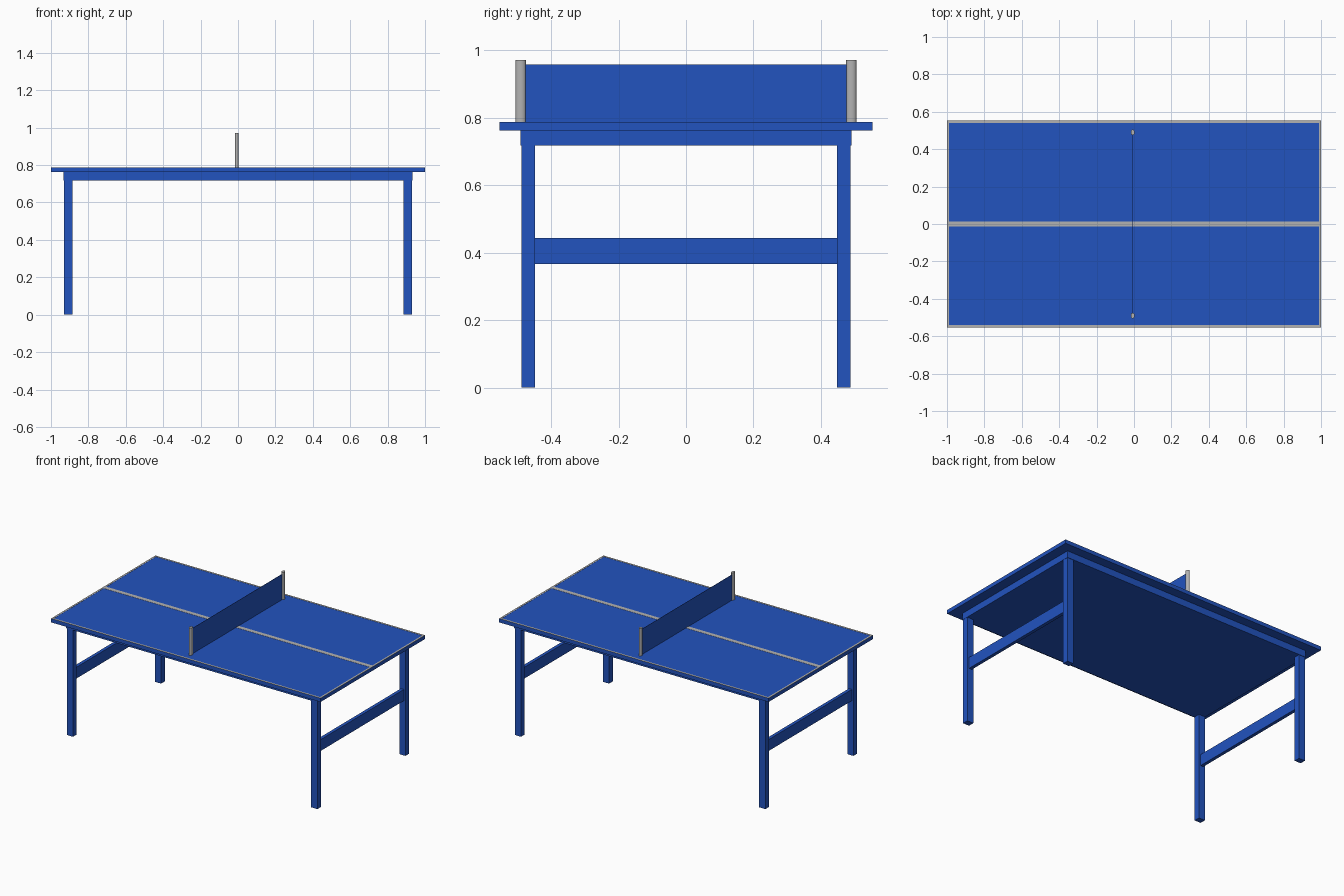
import bpy
import bmesh

cube = bpy.data.objects.get("Cube")
if cube:
    bpy.data.objects.remove(cube, do_unlink=True)


def make_material(name, color):
    mat = bpy.data.materials.new(name)
    mat.use_nodes = True
    mat.diffuse_color = color
    mat.node_tree.nodes["Principled BSDF"].inputs["Base Color"].default_value = color
    return mat


blue = make_material("table blue", (0.016, 0.087, 0.52, 1))
grey = make_material("line grey", (0.45, 0.45, 0.45, 1))


def add_object(name, bm, mat):
    mesh = bpy.data.meshes.new(name)
    bm.to_mesh(mesh)
    bm.free()
    mesh.materials.append(mat)
    obj = bpy.data.objects.new(name, mesh)
    bpy.context.collection.objects.link(obj)
    return obj


def box(name, low, high, mat):
    """Axis-aligned box between two opposite corners."""
    bm = bmesh.new()
    bmesh.ops.create_cube(bm, size=1)
    for v in bm.verts:
        v.co = [a + (b - a) * (c + 0.5) for a, b, c in zip(low, high, v.co)]
    return add_object(name, bm, mat)


# Table top and the solid frame below it
TOP = 0.787
HALF_Y = 0.553
box("table_top", (-1, -HALF_Y, 0.762), (1, HALF_Y, TOP), blue)
box("under_frame", (-0.932, -0.49, 0.717), (0.932, 0.49, 0.762), blue)

# Painted lines as thin plates
LINE = 0.012
PAINT = TOP + 0.001
box("centre_line", (-1, -0.014, TOP), (1, 0.014, PAINT), grey)
for side, label in ((-1, "right"), (1, "left")):
    ys = sorted((side * HALF_Y, side * (HALF_Y - LINE)))
    xs = sorted((side, side * (1 - LINE)))
    box(f"side_line_{label}", (-1, ys[0], TOP), (1, ys[1], PAINT), grey)
    box(f"end_line_{label}", (xs[0], -HALF_Y, TOP), (xs[1], HALF_Y, PAINT), grey)

# Legs, with a rail joining each pair
for sx, label in ((-1, "right"), (1, "left")):
    x = sx * 0.907
    for sy, end in ((-1, "front"), (1, "back")):
        y = sy * 0.467
        box(f"{end}_{label}_leg", (x - 0.023, y - 0.02, 0),
            (x + 0.023, y + 0.02, 0.717), blue)
    box(f"{label}_rail", (x - 0.011, -0.447, 0.367), (x + 0.011, 0.447, 0.443), blue)

# Net between two oval posts
NET_X = -0.007
box("net", (NET_X - 0.001, -0.478, TOP), (NET_X + 0.001, 0.478, 0.958), blue)
for sy, end in ((-1, "front"), (1, "back")):
    bm = bmesh.new()
    bmesh.ops.create_cone(bm, cap_ends=True, segments=24, radius1=1, radius2=1, depth=1)
    for v in bm.verts:
        v.co = (NET_X + v.co.x * 0.01, sy * 0.49 + v.co.y * 0.015,
                TOP + (v.co.z + 0.5) * (0.971 - TOP))
    post = add_object(f"{end}_net_post", bm, grey)
    bpy.ops.object.select_all(action="DESELECT")
    post.select_set(True)
    bpy.context.view_layer.objects.active = post
    bpy.ops.object.shade_smooth_by_angle()
